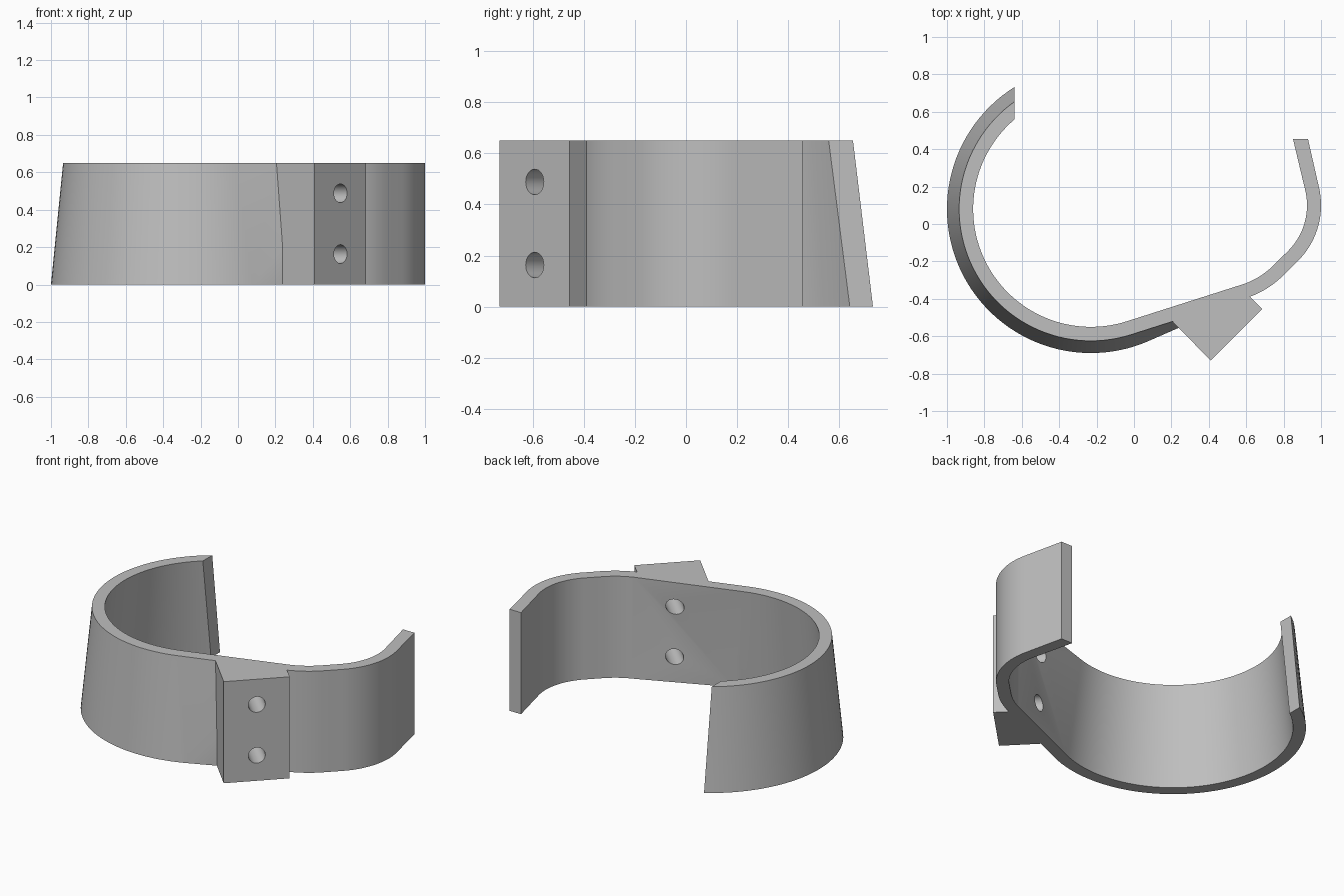
import bpy, bmesh
from math import acos, atan2, cos, sin, hypot, radians, pi
from mathutils import Vector

cube = bpy.data.objects.get("Cube")
if cube:
    bpy.data.objects.remove(cube, do_unlink=True)

HEIGHT = 0.65
RING_C = Vector((-0.23, 0.08))    # centre of the large tapered cuff
CUT_X = -0.64                     # plane where the cuff is cut open
CUFF_STEPS, BEND_STEPS, HOOK_STEPS = 56, 10, 20

grey = bpy.data.materials.new("matte grey")
grey.use_nodes = True
grey.diffuse_color = (0.52, 0.52, 0.52, 1)
grey.node_tree.nodes["Principled BSDF"].inputs["Base Color"].default_value = (0.52, 0.52, 0.52, 1)


def arc(c, r, a0, a1, n):
    return [Vector((c[0] + r * cos(a0 + (a1 - a0) * i / n),
                    c[1] + r * sin(a0 + (a1 - a0) * i / n))) for i in range(n + 1)]


def wall(cuff_r, bend_r, hook_r, tip):
    """Plan line of one wall: cuff arc, straight web, bend, hook and tip."""
    bend = arc((0.446, 0.08), bend_r, radians(-70), radians(-45), BEND_STEPS)
    hook = arc((0.58, 0.1), hook_r, radians(-45), radians(13), HOOK_STEPS)
    d = bend[0] - RING_C
    tangent = 2 * pi + atan2(d.y, d.x) - acos(cuff_r / hypot(d.x, d.y))
    start = acos((CUT_X - RING_C.x) / cuff_r)
    return arc(RING_C, cuff_r, start, tangent, CUFF_STEPS) + bend + hook + [Vector(tip)]


def make_object(name, bm):
    bmesh.ops.recalc_face_normals(bm, faces=bm.faces[:])
    mesh = bpy.data.meshes.new(name)
    bm.to_mesh(mesh)
    bm.free()
    mesh.materials.append(grey)
    ob = bpy.data.objects.new(name, mesh)
    bpy.context.scene.collection.objects.link(ob)
    return ob


# Band: four plan lines lofted into a closed strip
bm = bmesh.new()
outer_tip, inner_tip = (0.93, 0.455), (0.85, 0.455)
lines = [(wall(0.77, 0.5, 0.42, outer_tip), 0),
         (wall(0.705, 0.5, 0.42, outer_tip), HEIGHT),
         (wall(0.63, 0.425, 0.345, inner_tip), HEIGHT),
         (wall(0.695, 0.425, 0.345, inner_tip), 0)]
rows = [[bm.verts.new((p.x, p.y, z)) for p in pts] for pts, z in lines]
for k in range(4):
    a, b = rows[k], rows[(k + 1) % 4]
    for i in range(len(a) - 1):
        if k in (0, 2) and i <= CUFF_STEPS:
            # tapered walls fold along the low-to-high diagonal
            low, high = (a, b) if k == 0 else (b, a)
            bm.faces.new((low[i], low[i + 1], high[i + 1]))
            bm.faces.new((low[i], high[i + 1], high[i]))
        else:
            bm.faces.new((a[i], a[i + 1], b[i + 1], b[i]))
for end in (0, -1):
    bm.faces.new([r[end] for r in rows])
band = make_object("clamp_band", bm)

# Mounting block: wedge prism rooted inside the band
bm = bmesh.new()
plan = [(0.19, -0.505), (0.41, -0.73), (0.685, -0.455), (0.60, -0.37)]
base = bm.faces.new([bm.verts.new((x, y, 0)) for x, y in plan])
top = bmesh.ops.extrude_face_region(bm, geom=[base])["geom"]
bmesh.ops.translate(bm, vec=(0, 0, HEIGHT),
                    verts=[g for g in top if isinstance(g, bmesh.types.BMVert)])
block = make_object("mounting_block", bm)

# Screw holes: cutters square to the block's diagonal face
axis = Vector((1, -1, 0)).normalized()
bm = bmesh.new()
for z in (0.163, 0.488):
    m = axis.to_track_quat("Z", "Y").to_matrix().to_4x4()
    m.translation = Vector((0.448, -0.492, z))
    bmesh.ops.create_cone(bm, cap_ends=True, segments=32, radius1=0.05,
                          radius2=0.05, depth=0.7, matrix=m)
holes = make_object("hole_cutters", bm)

# Join block and band, then drill
bpy.context.view_layer.objects.active = band
for tool, op in ((block, "UNION"), (holes, "DIFFERENCE")):
    mod = band.modifiers.new(op.title(), "BOOLEAN")
    mod.operation, mod.object, mod.solver = op, tool, "EXACT"
    bpy.ops.object.modifier_apply(modifier=mod.name)
    bpy.data.objects.remove(tool, do_unlink=True)

for ob in bpy.context.selected_objects:
    ob.select_set(False)
band.select_set(True)
bpy.ops.object.shade_smooth_by_angle(angle=radians(20))
